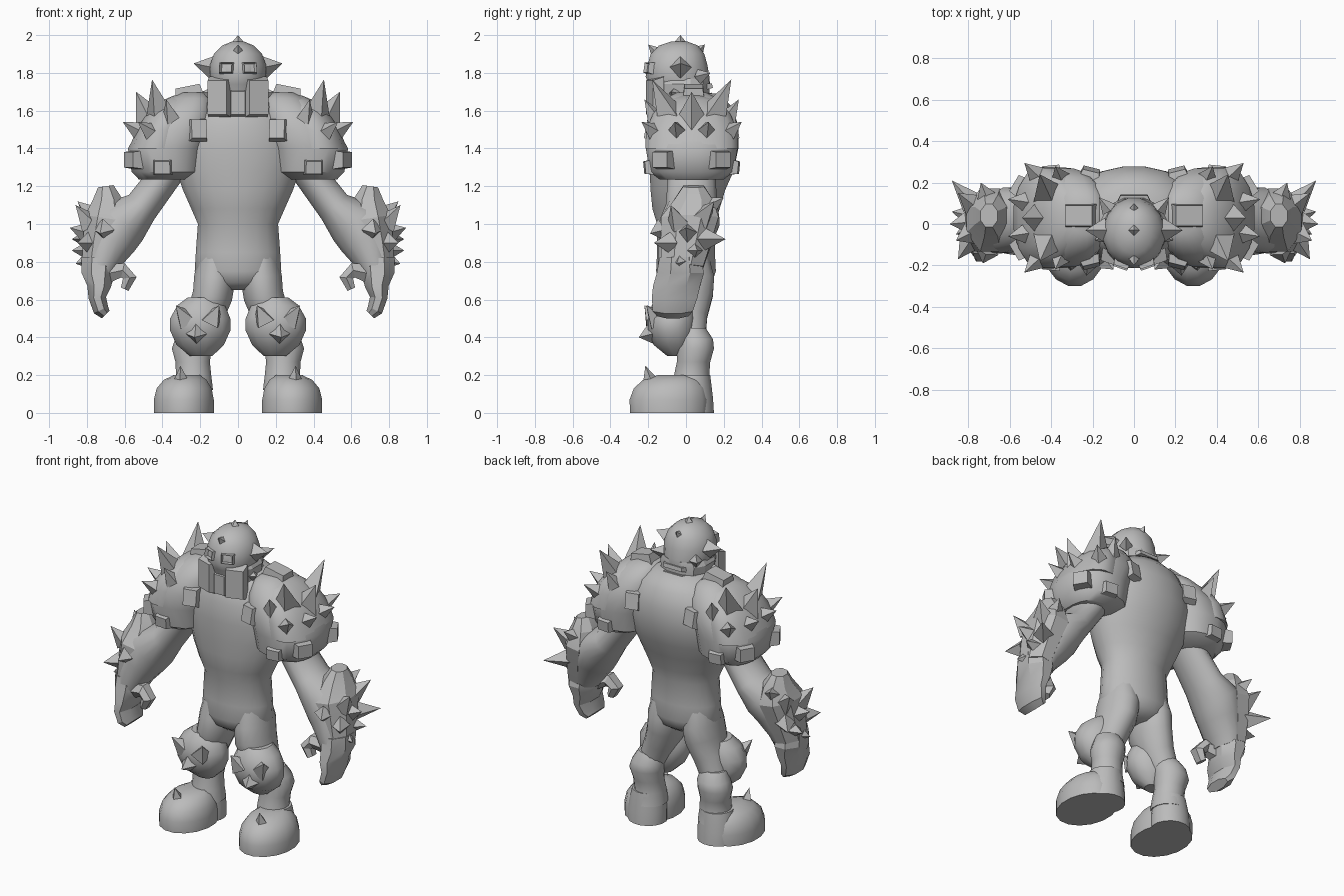
import bpy
import bmesh
from math import cos, sin, pi, radians, copysign
from mathutils import Vector, Matrix

default_cube = bpy.data.objects.get("Cube")
if default_cube:
    bpy.data.objects.remove(default_cube, do_unlink=True)

# One plain grey for the whole figure
grey = bpy.data.materials.new("stone_grey")
grey.use_nodes = True
grey.diffuse_color = (0.5, 0.5, 0.5, 1)
for node in grey.node_tree.nodes:
    if node.type == 'BSDF_PRINCIPLED':
        node.inputs["Base Color"].default_value = grey.diffuse_color


def finish(name, bm, mirrored=False, smooth_angle=None):
    """Turn a bmesh into an object, with optional mirroring and smooth shading."""
    bmesh.ops.recalc_face_normals(bm, faces=bm.faces)
    mesh = bpy.data.meshes.new(name)
    bm.to_mesh(mesh)
    bm.free()
    mesh.materials.append(grey)
    if smooth_angle:
        for polygon in mesh.polygons:
            polygon.use_smooth = True
        mesh.set_sharp_from_angle(angle=radians(smooth_angle))
    part = bpy.data.objects.new(name, mesh)
    bpy.context.collection.objects.link(part)
    if mirrored:
        part.modifiers.new("Mirror", 'MIRROR').use_mirror_merge = False
    return part


def squared(value, power):
    """Signed power, which makes an ellipse boxier when the power is below one."""
    return copysign(abs(value) ** power, value)


def loft(name, sections, sides=16, mirrored=True, level=False, smooth_angle=50, power=1):
    """Skin rounded sections (x, y, z, half width, half depth) along their path."""
    bm = bmesh.new()
    centres = [Vector(section[:3]) for section in sections]
    depth_axis = Vector((0, 1, 0))
    rings = []
    for index, (*_, width, depth) in enumerate(sections):
        before = centres[max(index - 1, 0)]
        after = centres[min(index + 1, len(centres) - 1)]
        tangent = Vector((0, 0, 1)) if level else after - before
        width_axis = depth_axis.cross(tangent).normalized()
        ring = []
        for step in range(sides):
            angle = 2 * pi * (step + 0.5) / sides
            offset = width_axis * width * squared(cos(angle), power)
            offset += depth_axis * depth * squared(sin(angle), power)
            ring.append(bm.verts.new(centres[index] + offset))
        rings.append(ring)
    for lower, upper in zip(rings, rings[1:]):
        for step in range(sides):
            following = (step + 1) % sides
            bm.faces.new((lower[step], lower[following], upper[following], upper[step]))
    bm.faces.new(rings[0])
    bm.faces.new(rings[-1])
    return finish(name, bm, mirrored, smooth_angle)


def facing(centre, direction):
    """Matrix whose local z points along the direction and local y points upward."""
    rotation = Vector(direction).to_track_quat('Z', 'Y').to_matrix().to_4x4()
    return Matrix.Translation(centre) @ rotation


def spikes(name, entries, mirrored=True):
    """Four-sided pyramids, each given as base point, tip point and base radius."""
    bm = bmesh.new()
    for base, tip, radius in entries:
        base, tip = Vector(base), Vector(tip)
        placement = facing((base + tip) / 2, tip - base)
        bmesh.ops.create_cone(bm, cap_ends=True, segments=4, radius1=radius, radius2=0,
                              depth=(tip - base).length, matrix=placement)
    return finish(name, bm, mirrored)


def blocks(name, entries, mirrored=True, recess=0):
    """Tapered blocks (centre, outward direction, size), optionally hollowed."""
    bm = bmesh.new()
    for centre, direction, size in entries:
        made = bmesh.ops.create_cube(bm, size=1)["verts"]
        for vert in made:
            if vert.co.z > 0:
                vert.co.x *= 0.82
                vert.co.y *= 0.82
        if recess:
            front = max({face for vert in made for face in vert.link_faces},
                        key=lambda face: face.calc_center_median().z)
            bmesh.ops.inset_region(bm, faces=[front], thickness=0.12, depth=0)
            for vert in front.verts:
                vert.co.z -= recess
        # Gather the rim made by the inset along with the cube's own corners
        whole = {vert for seed in made for face in seed.link_faces for vert in face.verts}
        placement = facing(centre, direction) @ Matrix.Diagonal((*size, 1))
        bmesh.ops.transform(bm, matrix=placement, verts=list(whole))
    return finish(name, bm, mirrored)


# Torso: narrow waist swelling into a broad chest and rounded back
loft("torso", [
    (0, 0, .65, .12, .08), (0, 0, .69, .2, .14), (0, 0, .75, .232, .16),
    (0, 0, .85, .226, .155), (0, 0, 1, .215, .155), (0, 0, 1.08, .25, .18),
    (0, .01, 1.18, .295, .2), (0, .03, 1.28, .33, .225), (0, .04, 1.4, .35, .24),
    (0, .045, 1.52, .33, .235), (0, .045, 1.62, .26, .2), (0, .04, 1.69, .16, .14)],
    sides=20, mirrored=False, level=True, smooth_angle=60)

# Legs and boots
loft("thigh", [
    (.115, 0, .84, .09, .12), (.122, 0, .72, .112, .152), (.135, -.01, .62, .108, .155),
    (.175, -.01, .51, .1, .125), (.215, .02, .41, .085, .085)])
loft("shin", [
    (.225, .03, .45, .08, .075), (.235, .05, .39, .1, .095),
    (.245, .05, .34, .107, .1), (.24, .04, .27, .093, .09),
    (.235, .03, .2, .095, .095), (.24, .03, .12, .11, .11)], level=True)
loft("boot_toe", [
    (.287, -.09, 0, .162, .21), (.287, -.09, .07, .162, .213),
    (.285, -.085, .13, .148, .195), (.28, -.075, .175, .115, .155),
    (.27, -.05, .2, .07, .1)], level=True, smooth_angle=60)
loft("boot_heel", [
    (.25, .035, 0, .12, .115), (.25, .035, .08, .12, .11),
    (.245, .03, .2, .1, .1)], level=True)
spikes("boot_spike", [((.3, -.18, .14), (.305, -.215, .25), .055)])

# Knee pads
loft("knee_pad", [
    (.195, -.05, .3, .06, .05), (.2, -.065, .36, .13, .11), (.2, -.075, .44, .167, .13),
    (.2, -.075, .5, .165, .13), (.195, -.07, .57, .13, .115), (.19, -.06, .61, .08, .09)],
    sides=12, level=True, smooth_angle=35)
spikes("knee_spikes", [
    ((.27, -.15, .49), (.33, -.21, .57), .065), ((.14, -.17, .49), (.1, -.22, .57), .065),
    ((.22, -.18, .42), (.23, -.25, .4), .06)])

# Arms, bracers and hands
loft("arm", [
    (.34, .03, 1.34, .1, .13), (.42, .03, 1.21, .09, .13), (.51, .03, 1.09, .095, .14),
    (.61, .02, 1.01, .145, .16), (.67, 0, .92, .14, .145),
    (.71, -.02, .82, .105, .13), (.73, -.03, .76, .09, .12)])
loft("bracer", [
    (.70, .04, 1.2, .045, .06), (.69, .04, 1.13, .085, .11), (.695, .02, 1.03, .125, .165),
    (.725, 0, .9, .105, .145), (.75, -.02, .77, .085, .12)], sides=8, smooth_angle=20)
loft("hand", [
    (.735, -.03, .82, .1, .12), (.74, -.03, .74, .095, .135), (.735, -.05, .67, .068, .135),
    (.745, -.06, .61, .05, .13), (.725, -.07, .545, .045, .115),
    (.70, -.07, .52, .03, .09)], sides=8, smooth_angle=25)
loft("thumb", [
    (.68, -.07, .74, .055, .06), (.61, -.09, .755, .045, .055),
    (.573, -.1, .715, .042, .05), (.6, -.1, .655, .025, .04)], sides=6, smooth_angle=20)
spikes("bracer_spikes", [
    ((.76, .08, 1.03), (.85, .15, 1.12), .07), ((.78, -.04, 1.0), (.86, -.08, 1.1), .065),
    ((.79, .01, .95), (.89, 0, .98), .065), ((.78, .1, .92), (.88, .21, .92), .06),
    ((.79, -.08, .9), (.85, -.17, .9), .06), ((.79, .04, .86), (.88, .06, .86), .055),
    ((.79, -.02, .81), (.86, -.05, .79), .05), ((.71, -.13, .97), (.73, -.19, .95), .06),
    ((.70, .1, 1.08), (.74, .2, 1.14), .07)])

# Shoulder armour: broad lower shell under an outer plate
loft("shoulder_shell", [
    (.395, .03, 1.235, .13, .17), (.375, .03, 1.275, .19, .225),
    (.375, .03, 1.4, .21, .245), (.33, .03, 1.5, .2, .24),
    (.28, .03, 1.6, .155, .2), (.25, .03, 1.665, .11, .14),
    (.24, .03, 1.695, .06, .08)], sides=20, level=True, smooth_angle=40, power=.85)
loft("shoulder_plate", [
    (.43, .03, 1.4, .15, .25), (.405, .03, 1.5, .135, .245),
    (.36, .03, 1.59, .12, .205), (.32, .03, 1.655, .08, .13),
    (.3, .03, 1.68, .04, .06)], sides=16, level=True, smooth_angle=35, power=.9)

# Blocks and spikes repeat on the front and back of each shoulder
plates = [((.26, .04, 1.69), (.2, 0, 1), (.12, .16, .08))]
studs = [((.45, .03, 1.52), (.54, .03, 1.7), .1)]
for side in (-1, 1):
    def at(x, depth, z):
        return (x, .03 + side * depth, z)
    plates += [
        (at(.4, .23, 1.3), (.1, side, -.1), (.1, .08, .04)),
        (at(.21, .215, 1.5), (-.25, side, .2), (.1, .12, .04)),
        (at(.55, .15, 1.34), (1, side * .6, 0), (.11, .1, .07))]
    studs += [
        (at(.4, .09, 1.53), at(.455, .21, 1.765), .1),
        (at(.48, .07, 1.47), at(.61, .09, 1.54), .075),
        (at(.44, .18, 1.47), at(.53, .265, 1.54), .07),
        (at(.35, .18, 1.54), at(.38, .25, 1.66), .06)]
blocks("shoulder_blocks", plates)
spikes("shoulder_spikes", studs)

# Helmet: dome over a flared, squarish collar
loft("helmet_dome", [
    (0, -.03, 1.68, .13, .15), (0, -.035, 1.74, .145, .165), (0, -.045, 1.78, .152, .172),
    (0, -.045, 1.84, .152, .162), (0, -.045, 1.9, .13, .145),
    (0, -.04, 1.945, .085, .105), (0, -.035, 1.967, .03, .04)],
    mirrored=False, level=True)
loft("helmet_collar", [
    (0, -.02, 1.55, .135, .14), (0, -.02, 1.64, .148, .15), (0, -.025, 1.74, .162, .155),
    (0, -.025, 1.77, .145, .15)],
    sides=12, mirrored=False, level=True, smooth_angle=20, power=.85)
blocks("cheek_guards", [((.1, -.165, 1.67), (.35, -1, 0), (.13, .22, .06))])
blocks("chin_guard", [((0, -.175, 1.64), (0, -1, 0), (.09, .15, .04))], mirrored=False)
blocks("eye_sockets", [((.06, -.192, 1.825), (.35, -1, .15), (.085, .065, .04))], recess=.5)
blocks("back_ridges", [((0, .125, z), (0, 1, .2), (.16, .03, .03)) for z in (1.68, 1.73)],
       mirrored=False)

# Helmet spikes: centre line, then each side
spikes("crest_spikes", [
    ((0, -.03, 1.94), (0, -.03, 2), .05), ((0, -.15, 1.9), (0, -.2, 1.95), .04),
    ((0, .05, 1.9), (0, .1, 1.95), .045)], mirrored=False)
spikes("helmet_spikes", [
    ((.14, -.03, 1.83), (.235, -.03, 1.85), .06), ((.145, -.06, 1.69), (.19, -.08, 1.7), .035),
    ((.12, .07, 1.78), (.17, .13, 1.8), .04), ((.12, .08, 1.66), (.17, .13, 1.66), .035)])
